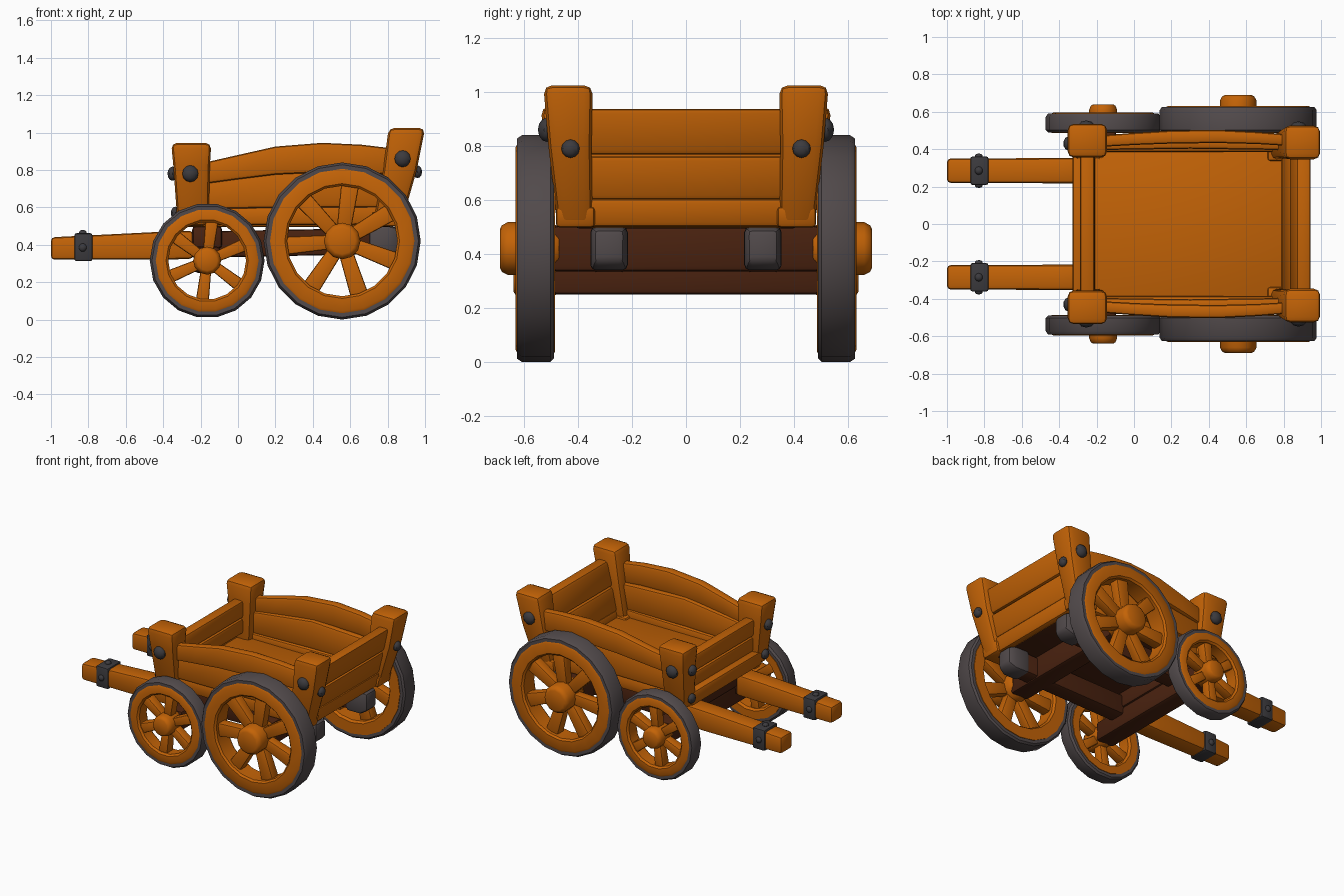
import bpy, bmesh, math
from mathutils import Vector, Matrix

cube = bpy.data.objects.get("Cube")
if cube:
    bpy.data.objects.remove(cube, do_unlink=True)


def material(name, colour):
    m = bpy.data.materials.new(name)
    m.use_nodes = True
    m.diffuse_color = colour
    bsdf = next(n for n in m.node_tree.nodes if n.type == 'BSDF_PRINCIPLED')
    bsdf.inputs["Base Color"].default_value = colour
    bsdf.inputs["Roughness"].default_value = 0.8
    return m


WOOD = material("warm wood", (0.55, 0.125, 0.002, 1))
DARK = material("dark wood", (0.068, 0.016, 0.005, 1))
TYRE = material("grey metal", (0.083, 0.068, 0.070, 1))
IRON = material("dark iron", (0.045, 0.043, 0.048, 1))


def finish(bm, name, mat, bevel=0.0, matrix=None):
    """Bevel the hard edges, shade smooth with sharp creases, link the object."""
    bmesh.ops.recalc_face_normals(bm, faces=bm.faces)
    if bevel:
        hard = [e for e in bm.edges if e.calc_face_angle(0) > math.radians(40)]
        bmesh.ops.bevel(bm, geom=hard, offset=bevel, segments=2, profile=0.5,
                        affect='EDGES', clamp_overlap=True)
    if matrix:
        bm.transform(matrix)
    bmesh.ops.recalc_face_normals(bm, faces=bm.faces)
    me = bpy.data.meshes.new(name)
    bm.to_mesh(me)
    bm.free()
    me.materials.append(mat)
    me.shade_smooth()
    me.set_sharp_from_angle(angle=math.radians(35))
    ob = bpy.data.objects.new(name, me)
    bpy.context.collection.objects.link(ob)
    return ob


def loft(name, mat, axis, sections, bevel=0.018, matrix=None):
    """Join rectangles (centre, width, height) that lie across the given axis."""
    bm = bmesh.new()
    u, v = [i for i in range(3) if i != axis]
    rings = []
    for centre, w, h in sections:
        ring = []
        for a, b in ((-1, -1), (1, -1), (1, 1), (-1, 1)):
            p = Vector(centre)
            p[u] += a * w / 2
            p[v] += b * h / 2
            ring.append(bm.verts.new(p))
        rings.append(ring)
    for r, q in zip(rings, rings[1:]):
        for i in range(4):
            bm.faces.new((r[i], r[i - 1], q[i - 1], q[i]))
    bm.faces.new(rings[0])
    bm.faces.new(rings[-1])
    return finish(bm, name, mat, bevel, matrix)


def lathe(name, mat, centre, profile, sides, side, closed=False):
    """Spin (radius, y) points about the y axis; closed profiles make rings."""
    bm = bmesh.new()
    rings = []
    for r, y in profile:
        rings.append([bm.verts.new((centre[0] + r * math.cos(t), side * y,
                                    centre[1] + r * math.sin(t)))
                      for t in (math.tau * i / sides for i in range(sides))])
    pairs = list(zip(rings, rings[1:]))
    if closed:
        pairs.append((rings[-1], rings[0]))
    else:
        bm.faces.new(rings[0])
        bm.faces.new(rings[-1])
    for r, q in pairs:
        for i in range(sides):
            bm.faces.new((r[i], r[i - 1], q[i - 1], q[i]))
    return finish(bm, name, mat)


def bolt(name, place, radius, axis):
    bm = bmesh.new()
    bmesh.ops.create_uvsphere(bm, u_segments=10, v_segments=6, radius=radius)
    squash = Vector((1, 1, 1))
    squash[axis] = 0.75
    return finish(bm, name, IRON, 0,
                  Matrix.Translation(place) @ Matrix.Diagonal(squash).to_4x4())


def wheel(name, side, x, z, radius, rim_out, rim_in, back, front, hub_r, hub_y,
          spokes, turn, sides):
    c = (x, z)
    e = 0.012
    # tyre with chamfered edges
    lathe(name + "_tyre", TYRE, c,
          [(rim_out - 0.01, back), (radius - e, back), (radius, back + e),
           (radius, front - 2 * e), (radius - e, front - e / 2),
           (rim_out - 0.01, front - e / 2)], sides, side, True)
    # wooden rim
    lathe(name + "_rim", WOOD, c,
          [(rim_in, back + e), (rim_in + e, back - 0.004), (rim_out, back - 0.004),
           (rim_out, front - e / 2), (rim_out - e, front), (rim_in + e, front),
           (rim_in, front - e)], sides, side, True)
    # hub
    lathe(name + "_hub", WOOD, c,
          [(hub_r * 0.8, back - 0.02), (hub_r, back + 0.01), (hub_r, hub_y - 0.03),
           (hub_r * 0.88, hub_y - 0.008), (hub_r * 0.72, hub_y)], 12, side)
    # spokes
    mid = side * (back + front) / 2
    for i in range(spokes):
        spin = (Matrix.Translation((x, mid, z))
                @ Matrix.Rotation(turn + math.tau * i / spokes, 4, 'Y'))
        loft(f"{name}_spoke_{i + 1}", WOOD, 2,
             [((0, 0, hub_r * 0.6), radius * 0.18, 0.065),
              ((0, 0, rim_in + 0.02), radius * 0.23, 0.075)], 0.01, spin)


for s, tag in ((1, "left"), (-1, "right")):
    # wheels
    wheel(tag + "_large_wheel", s, 0.557, 0.42, 0.42, 0.386, 0.295,
          0.49, 0.632, 0.098, 0.69, 7, 0.14, 20)
    wheel(tag + "_small_wheel", s, -0.165, 0.315, 0.307, 0.275, 0.208,
          0.49, 0.597, 0.075, 0.64, 6, 0.12, 18)

    # corner posts, leaning outwards
    loft(tag + "_front_post", WOOD, 2,
         [((-0.24, s * 0.41, 0.5), 0.165, 0.13),
          ((-0.248, s * 0.44, 0.82), 0.195, 0.165),
          ((-0.25, s * 0.447, 0.945), 0.215, 0.185)], 0.032)
    loft(tag + "_rear_post", WOOD, 2,
         [((0.795, s * 0.41, 0.5), 0.15, 0.13),
          ((0.866, s * 0.43, 0.8), 0.18, 0.16),
          ((0.903, s * 0.437, 1.025), 0.195, 0.183)], 0.032)
    loft(tag + "_rear_post_foot", WOOD, 2,
         [((0.79, s * 0.41, 0.498), 0.16, 0.145),
          ((0.8, s * 0.41, 0.575), 0.17, 0.145)], 0.015)

    # side boards, the top one arched and bowed
    loft(tag + "_top_side_board", WOOD, 0,
         [((-0.22, s * 0.44, 0.775), 0.06, 0.11),
          ((0.0, s * 0.455, 0.815), 0.065, 0.13),
          ((0.2, s * 0.465, 0.85), 0.07, 0.15),
          ((0.45, s * 0.468, 0.866), 0.07, 0.158),
          ((0.66, s * 0.46, 0.86), 0.065, 0.15),
          ((0.87, s * 0.445, 0.84), 0.06, 0.14)])
    loft(tag + "_middle_side_board", WOOD, 0,
         [((-0.22, s * 0.425, 0.665), 0.06, 0.15),
          ((0.3, s * 0.435, 0.7), 0.065, 0.2),
          ((0.84, s * 0.425, 0.69), 0.06, 0.18)])
    loft(tag + "_bottom_side_board", WOOD, 0,
         [((-0.22, s * 0.415, 0.55), 0.06, 0.09),
          ((0.8, s * 0.415, 0.56), 0.06, 0.105)])

    # pulling shafts, dark beneath the cart, with metal bands and rear caps
    loft(tag + "_shaft", WOOD, 0,
         [((-1.0, s * 0.285, 0.38), 0.13, 0.12),
          ((-0.4, s * 0.285, 0.395), 0.135, 0.15),
          ((-0.24, s * 0.285, 0.4), 0.135, 0.15)], 0.02)
    loft(tag + "_shaft_rear", DARK, 0,
         [((-0.25, s * 0.285, 0.4), 0.125, 0.14),
          ((0.76, s * 0.285, 0.42), 0.12, 0.14)], 0.015)
    loft(tag + "_shaft_band", IRON, 0,
         [((-0.875, s * 0.285, 0.387), 0.152, 0.15),
          ((-0.778, s * 0.285, 0.387), 0.152, 0.15)], 0.012)
    loft(tag + "_shaft_cap", TYRE, 0,
         [((0.7, s * 0.285, 0.42), 0.14, 0.16),
          ((0.81, s * 0.285, 0.42), 0.135, 0.16),
          ((0.86, s * 0.285, 0.43), 0.11, 0.12)], 0.02)
    bolt(tag + "_band_top_bolt", (-0.83, s * 0.285, 0.463), 0.022, 2)
    for k, y in (("inner", 0.209), ("outer", 0.361)):
        bolt(f"{tag}_band_{k}_bolt", (-0.83, s * y, 0.385), 0.022, 1)

    # post bolts
    bolt(tag + "_front_post_side_bolt", (-0.255, s * 0.52, 0.78), 0.045, 1)
    bolt(tag + "_rear_post_side_bolt", (0.88, s * 0.515, 0.86), 0.045, 1)
    bolt(tag + "_rear_post_end_bolt", (0.96, s * 0.428, 0.79), 0.034, 0)
    bolt(tag + "_front_post_high_bolt", (-0.35, s * 0.43, 0.78), 0.038, 0)
    bolt(tag + "_front_post_low_bolt", (-0.335, s * 0.415, 0.57), 0.034, 0)

# floor with a dark underside
floor = loft("floor", WOOD, 2, [((0.27, 0, 0.495), 1.1, 0.82),
                                ((0.28, 0, 0.56), 1.1, 0.84)], 0.012)
floor.data.materials.append(DARK)
for face in floor.data.polygons:
    face.material_index = int(face.normal.z < -0.5)

# end boards, leaning with the posts
for name, low, high, x0, x1 in (
        ("rear_bottom_board", 0.5, 0.605, 0.815, 0.835),
        ("rear_middle_board", 0.6, 0.762, 0.83, 0.868),
        ("rear_top_board", 0.768, 0.938, 0.868, 0.908),
        ("front_bottom_board", 0.5, 0.6, -0.29, -0.29),
        ("front_middle_board", 0.595, 0.7, -0.245, -0.247),
        ("front_top_board", 0.705, 0.825, -0.247, -0.25)):
    loft(name, WOOD, 2, [((x0, 0, low), 0.078, 0.8),
                         ((x1, 0, high), 0.078, 0.8)])

# axles and the cross beam that carries the floor
for name, x, z, w, h, half in (("rear_axle", 0.557, 0.42, 0.14, 0.17, 0.5),
                               ("front_axle", -0.165, 0.32, 0.14, 0.14, 0.5),
                               ("front_cross_beam", -0.165, 0.44, 0.16, 0.12, 0.38)):
    loft(name, DARK, 1, [((x, -half, z), w, h), ((x, half, z), w, h)], 0.02)
